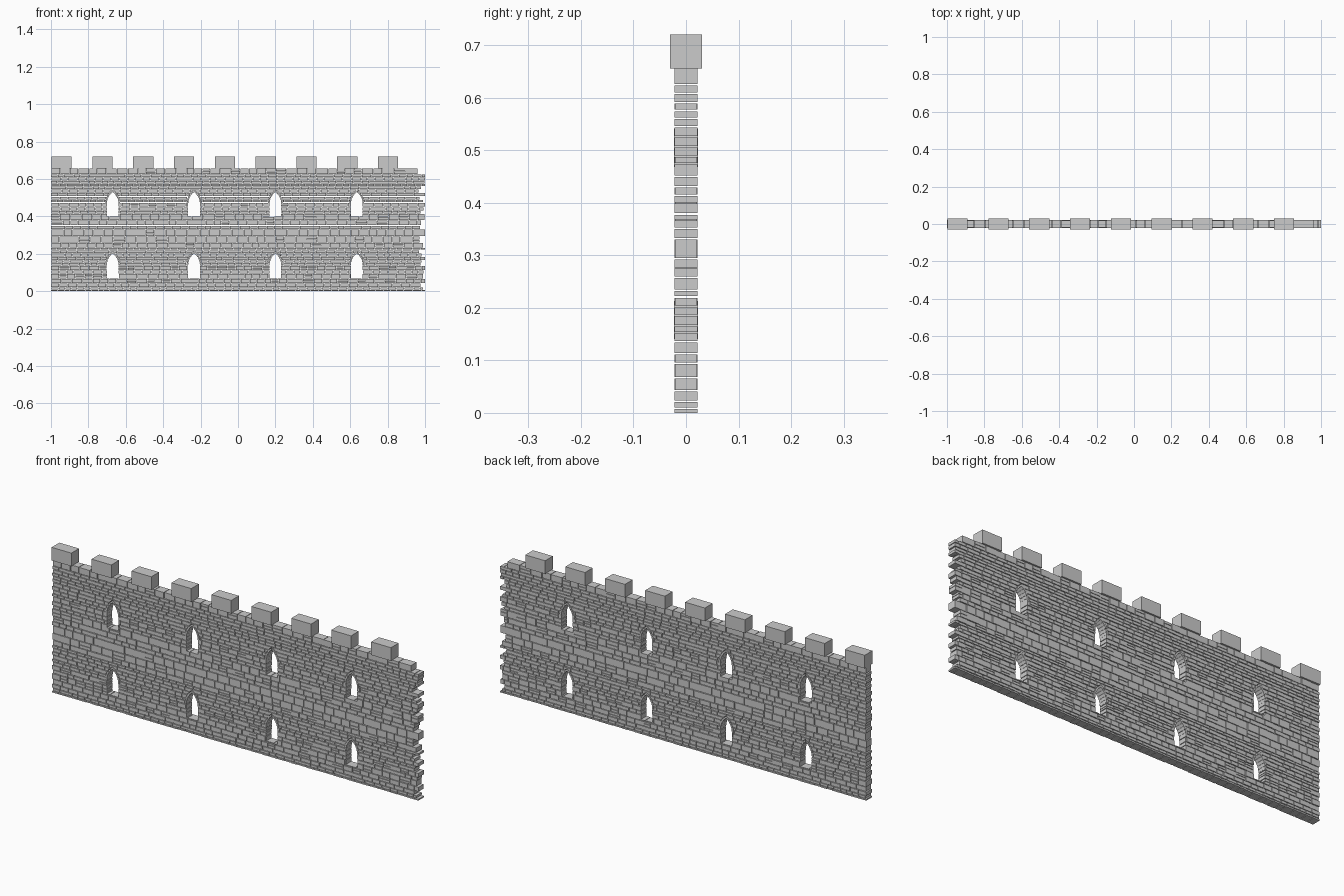
import bpy, bmesh, math, random
from mathutils import Matrix, Vector

if "Cube" in bpy.data.objects:
    bpy.data.objects.remove(bpy.data.objects["Cube"])

random.seed(7)
WINDOW_X = [-0.67, -0.235, 0.2, 0.635]
SILLS = [0.072, 0.4]
HALF_W, SPRING, RISE = 0.031, 0.068, 0.062
GAP = 0.003


def new_object(name, bm):
    bmesh.ops.recalc_face_normals(bm, faces=bm.faces)
    mesh = bpy.data.meshes.new(name)
    bm.to_mesh(mesh)
    bm.free()
    ob = bpy.data.objects.new(name, mesh)
    bpy.context.collection.objects.link(ob)
    return ob


def add_box(bm, x0, x1, y0, y1, z0, z1):
    m = Matrix.Translation(((x0 + x1) / 2, (y0 + y1) / 2, (z0 + z1) / 2))
    bmesh.ops.create_cube(bm, size=1, matrix=m @ Matrix.Diagonal((x1 - x0, y1 - y0, z1 - z0, 1)))


def add_prism(bm, pts, depth):
    front = [bm.verts.new((x, -depth, z)) for x, z in pts]
    back = [bm.verts.new((x, depth, z)) for x, z in pts]
    bm.faces.new(front)
    bm.faces.new(back[::-1])
    for i in range(len(pts)):
        j = (i + 1) % len(pts)
        bm.faces.new((front[j], front[i], back[i], back[j]))


def arch_side(grow, steps=5):
    # right half of a pointed arch, spring point to apex, relative to the spring line
    w, h = HALF_W + grow, RISE + grow * 1.3
    r = (h * h + w * w) / (2 * w)
    end = math.asin(h / r)
    return [(w - r + r * math.cos(end * i / steps), r * math.sin(end * i / steps))
            for i in range(steps + 1)]


def arch_outline(cx, sill, grow):
    side = arch_side(grow)
    zs = sill + SPRING
    pts = [(cx - HALF_W, sill), (cx + HALF_W, sill)]
    if grow:
        pts += [(cx + HALF_W, zs)]
    pts += [(cx + x, zs + z) for x, z in side]
    pts += [(cx - x, zs + z) for x, z in side[-2::-1]]
    if grow:
        pts += [(cx - HALF_W, zs)]
    return pts


# Stone courses of uneven height, laid with open joints and a ragged right end
tops = [0.01, 0.024, 0.044, 0.068, 0.096, 0.114, 0.137, 0.154, 0.167, 0.187, 0.204,
        0.222, 0.235, 0.26, 0.295, 0.333, 0.353, 0.38, 0.416, 0.432, 0.452, 0.476,
        0.49, 0.508, 0.527, 0.546, 0.562, 0.577, 0.592, 0.61, 0.626, 0.656]
bm = bmesh.new()
z = 0.0
for row, top in enumerate(tops):
    h = top - z
    z_top = top - (GAP if row < len(tops) - 1 else 0)
    end = 1.0 if row % 3 == 0 else random.uniform(0.965, 1.0)
    if row == len(tops) - 1:
        end = 0.96
    x = -1.0 if row % 2 == 0 else -0.996
    while x < end - 0.008:
        x1 = min(x + random.uniform(0.022, 0.045) + h * 0.6, end)
        if end - x1 < 0.014:
            x1 = end
        d = random.choice([0.022, 0.022, 0.0215, 0.02])
        # some stones are split into two thin ones
        if h > 0.022 and random.random() < 0.25:
            mid = z + (z_top - z) * random.uniform(0.4, 0.6)
            add_box(bm, x, x1 - 0.0025, -d, d, z, mid - 0.001)
            add_box(bm, x, x1 - 0.0025, -d, d, mid + 0.001, z_top)
        else:
            add_box(bm, x, x1 - (0.0025 if x1 < end else 0), -d, d, z, z_top)
        x = x1
    z = top
wall = new_object("wall_stones", bm)

# Cutter for the eight pointed windows and their arch stones
bm = bmesh.new()
for cx in WINDOW_X:
    for sill in SILLS:
        add_prism(bm, arch_outline(cx, sill, 0.010), 0.1)
cutter = new_object("window_cutter", bm)
cutter.hide_render = True
cutter.hide_set(True)
mod = wall.modifiers.new("windows", 'BOOLEAN')
mod.operation = 'DIFFERENCE'
mod.solver = 'EXACT'
mod.object = cutter
bpy.context.view_layer.update()
dg = bpy.context.evaluated_depsgraph_get()
cut = bpy.data.meshes.new_from_object(wall.evaluated_get(dg))
wall.modifiers.clear()
wall.data = cut
bpy.data.objects.remove(cutter)

# Wedge stones round each window arch
bm = bmesh.new()
inner, outer = arch_side(0.0), arch_side(0.009)
for cx in WINDOW_X:
    for sill in SILLS:
        zs = sill + SPRING
        for s in (-1, 1):
            for i in range(len(inner) - 1):
                quad = [inner[i], outer[i], outer[i + 1], inner[i + 1]]
                mid = sum((Vector(p) for p in quad), Vector((0, 0))) / 4
                quad = [mid + (Vector(p) - mid) * 0.95 for p in quad]
                add_prism(bm, [(cx + s * p.x, zs + p.y) for p in quad], 0.0225)
new_object("window_arch_stones", bm)

# Battlement blocks
bm = bmesh.new()
for i in range(9):
    x = -0.997 + i * 0.2182
    add_box(bm, x, x + 0.108, -0.03, 0.03, 0.655, 0.72)
new_object("battlements", bm)
